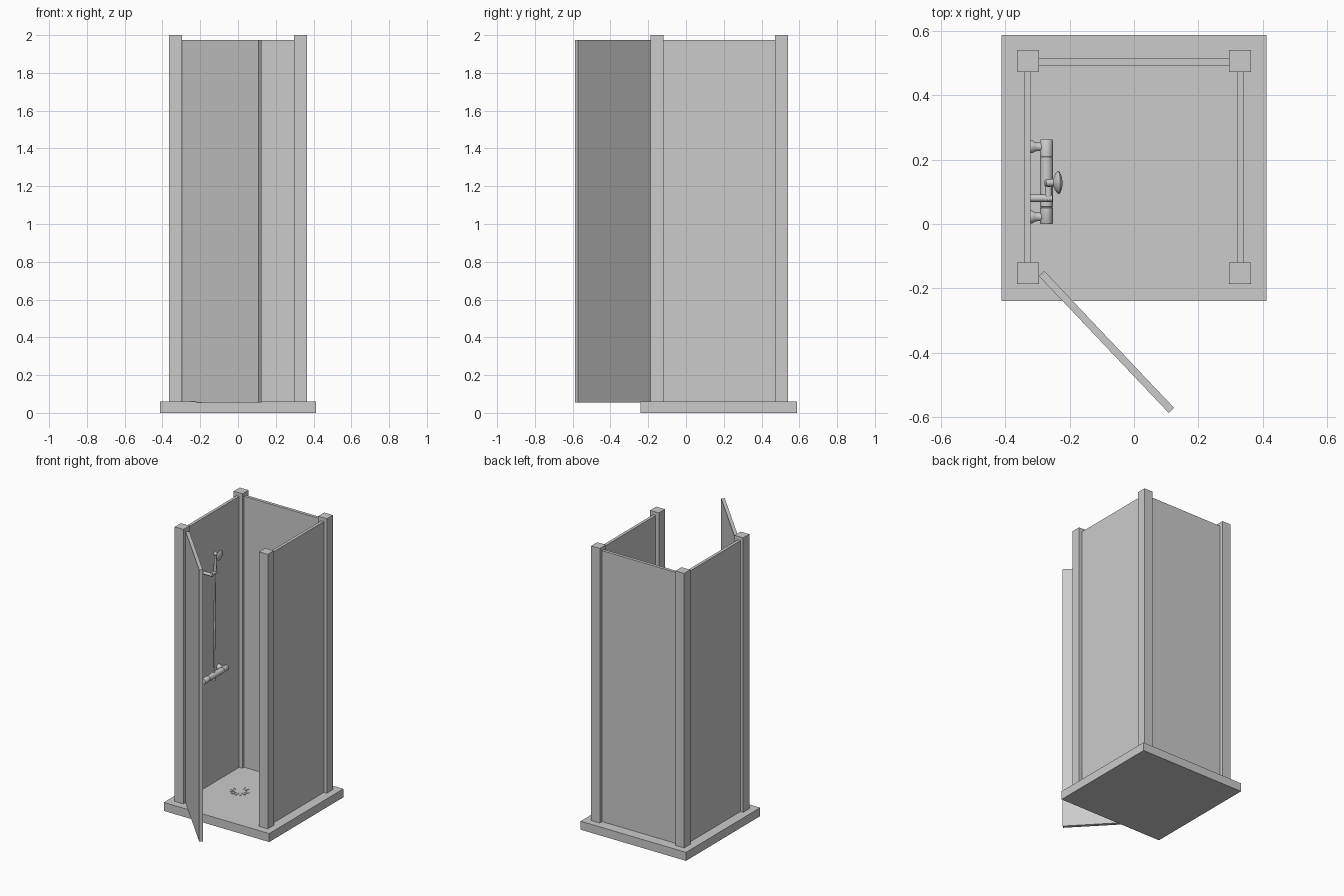
import bpy, math
from mathutils import Vector, Matrix

if "Cube" in bpy.data.objects:
    bpy.data.objects.remove(bpy.data.objects["Cube"])


def box(name, lo, hi):
    lo, hi = Vector(lo), Vector(hi)
    bpy.ops.mesh.primitive_cube_add(size=1)
    o = bpy.context.object
    o.name = name
    o.data.transform(Matrix.Translation((lo + hi) / 2) @ Matrix.Diagonal((*(hi - lo), 1)))
    return o


def lathe(name, start, end, profile, n=24):
    """Revolve (distance, radius) pairs about the axis start -> end."""
    start, end = Vector(start), Vector(end)
    rot = (end - start).to_track_quat('Z', 'Y')
    verts, faces = [], []
    for d, r in profile:
        for i in range(n):
            a = 2 * math.pi * i / n
            verts.append(start + rot @ Vector((r * math.cos(a), r * math.sin(a), d)))
    for j in range(len(profile) - 1):
        for i in range(n):
            k = (i + 1) % n
            faces.append((j * n + i, j * n + k, (j + 1) * n + k, (j + 1) * n + i))
    faces.append(tuple(reversed(range(n))))
    faces.append(tuple(range(len(verts) - n, len(verts))))
    me = bpy.data.meshes.new(name)
    me.from_pydata(verts, [], faces)
    o = bpy.data.objects.new(name, me)
    bpy.context.collection.objects.link(o)
    bpy.ops.object.select_all(action='DESELECT')
    o.select_set(True)
    bpy.context.view_layer.objects.active = o
    bpy.ops.object.shade_smooth_by_angle(angle=math.radians(35))
    return o


def rod(name, start, end, r, n=20):
    length = (Vector(end) - Vector(start)).length
    return lathe(name, start, end, [(0, r), (length, r)], n)


# Tray and four corner posts
TRAY = 0.06
box("shower_tray", (-0.412, -0.24, 0), (0.412, 0.588, TRAY))
for sx, side in ((-1, "left"), (1, "right")):
    for y, end in ((-0.153, "front"), (0.506, "back")):
        x = sx * 0.33
        box(f"{end}_{side}_post", (x - 0.034, y - 0.034, TRAY), (x + 0.034, y + 0.034, 2.0))

# Wall panels between the posts
for x, side in ((-0.332, "left"), (0.331, "right")):
    box(f"{side}_panel", (x - 0.0105, -0.119, TRAY), (x + 0.0105, 0.472, 1.975))
box("back_panel", (-0.296, 0.492, TRAY), (0.296, 0.514, 1.975))

# Door swung open from the front left post
hinge, tip = Vector((-0.287, -0.154, 0)), Vector((0.116, -0.579, 0))
d = tip - hinge
door = box("door", (0, -0.0115, 0.054), (d.length, 0.0115, 1.975))
door.location = hinge
door.rotation_euler.z = math.atan2(d.y, d.x)

# Drain grille: radial strips
for i in range(6):
    s = box("drain_strip", (-0.064, -0.0075, -0.003), (0.064, 0.0075, 0.003))
    s.location = (-0.108, 0.176, TRAY)
    s.rotation_euler.z = math.radians(8 + 30 * i)

# Mixer bar with end knobs and wall flanges
WALL, BX, BZ = -0.322, -0.272, 0.86
lathe("mixer_bar", (BX, 0.0, BZ), (BX, 0.262, BZ),
      [(0, 0.018), (0.003, 0.02), (0.05, 0.02), (0.051, 0.018), (0.053, 0.018), (0.054, 0.02),
       (0.208, 0.02), (0.209, 0.018), (0.211, 0.018), (0.212, 0.02), (0.259, 0.02), (0.262, 0.018)])
for y in (0.022, 0.24):
    lathe("wall_flange", (WALL, y, BZ), (BX, y, BZ),
          [(0, 0.02), (0.006, 0.02), (0.014, 0.015), (0.022, 0.013), (0.04, 0.013)])

# Hose with lower outlet
rod("hose_outlet", (BX, 0.12, BZ - 0.04), (BX, 0.12, BZ), 0.009)
rod("hose", (BX, 0.12, BZ), (-0.266, 0.124, 1.6), 0.0065)

# Wall bracket and holder
rod("wall_bracket", (WALL, 0.08, 1.585), (-0.254, 0.08, 1.585), 0.011)
rod("handset_holder", (-0.266, 0.075, 1.585), (-0.266, 0.136, 1.585), 0.011)

# Handset: handle, neck and domed spray head
rod("handset_handle", (-0.266, 0.124, 1.58), (-0.264, 0.126, 1.71), 0.010)
lathe("spray_head", (-0.266, 0.128, 1.717), (-0.20, 0.130, 1.708),
      [(-0.012, 0.006), (-0.008, 0.011), (0.015, 0.011), (0.021, 0.024), (0.027, 0.033),
       (0.032, 0.036), (0.035, 0.034), (0.041, 0.020), (0.044, 0.004)], 28)
